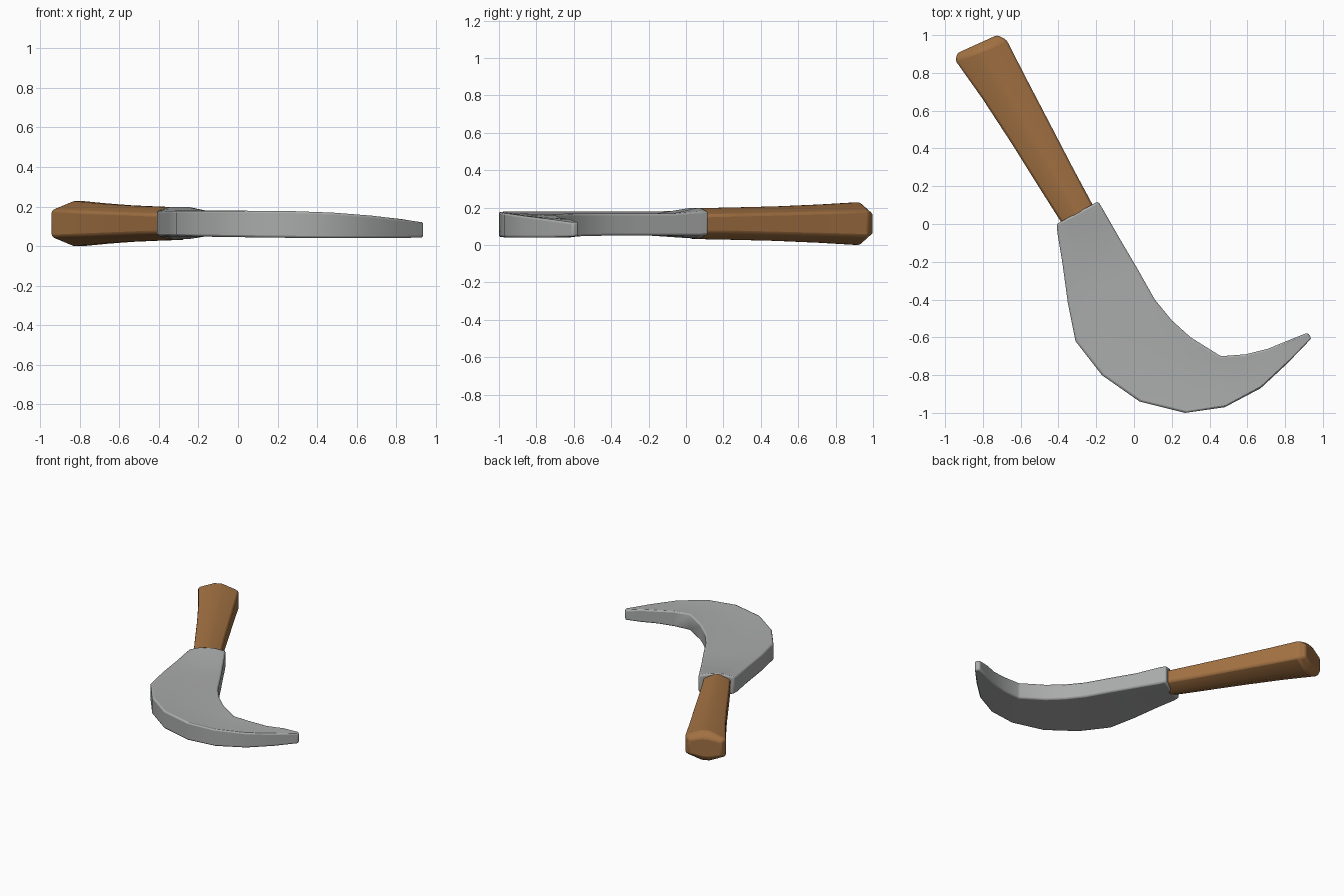
import bpy, bmesh
from mathutils import Vector

if "Cube" in bpy.data.objects:
    bpy.data.objects.remove(bpy.data.objects["Cube"])


def material(name, rgb):
    m = bpy.data.materials.new(name)
    m.diffuse_color = (*rgb, 1)
    m.use_nodes = True
    m.node_tree.nodes["Principled BSDF"].inputs["Base Color"].default_value = m.diffuse_color
    return m


def loft(name, rings, mat, bevel, angle):
    """Skin closed rings into a capped solid with softened edges."""
    bm = bmesh.new()
    loops = [[bm.verts.new(p) for p in ring] for ring in rings]
    n = len(loops[0])
    for a, b in zip(loops, loops[1:]):
        for i in range(n):
            j = (i + 1) % n
            bm.faces.new((a[i], a[j], b[j], b[i]))
    bm.faces.new(loops[0])
    bm.faces.new(loops[-1])
    bmesh.ops.recalc_face_normals(bm, faces=bm.faces)
    mesh = bpy.data.meshes.new(name)
    bm.to_mesh(mesh)
    bm.free()
    mesh.materials.append(mat)
    ob = bpy.data.objects.new(name, mesh)
    bpy.context.collection.objects.link(ob)
    mod = ob.modifiers.new("soft_edges", "BEVEL")
    mod.width = bevel
    mod.segments = 2
    mod.limit_method = "ANGLE"
    mod.angle_limit = 0.5
    bpy.ops.object.select_all(action="DESELECT")
    ob.select_set(True)
    bpy.context.view_layer.objects.active = ob
    bpy.ops.object.shade_smooth_by_angle(angle=angle)
    return ob


def ring(left, right, profile):
    """Place a (fraction across, height) profile between two plan points."""
    l, r = Vector(left), Vector(right)
    return [(*l.lerp(r, t), z) for t, z in profile]


steel = material("grey steel", (0.40, 0.41, 0.405))
wood = material("brown wood", (0.36, 0.165, 0.055))

# Blade: outer edge, inner edge, bottom height, top height, middle bulge
blade = [
    ((-0.41, 0.00), (-0.19, 0.12), 0.055, 0.18, 0.02),
    ((-0.405, -0.05), (-0.16, 0.07), 0.05, 0.18, 0.012),
    ((-0.38, -0.20), (-0.08, -0.07), 0.05, 0.18, -0.012),
    ((-0.35, -0.42), (0.02, -0.24), 0.05, 0.18, -0.012),
    ((-0.31, -0.62), (0.11, -0.40), 0.05, 0.18, -0.01),
    ((-0.17, -0.80), (0.20, -0.51), 0.048, 0.18, -0.01),
    ((0.03, -0.94), (0.30, -0.60), 0.045, 0.18, -0.01),
    ((0.27, -1.00), (0.46, -0.70), 0.042, 0.178, -0.008),
    ((0.48, -0.97), (0.59, -0.69), 0.04, 0.17, -0.006),
    ((0.67, -0.87), (0.71, -0.66), 0.04, 0.155, -0.003),
    ((0.81, -0.74), (0.82, -0.615), 0.04, 0.138, 0.0),
    ((0.94, -0.605), (0.92, -0.575), 0.045, 0.12, 0.0),
]
rings = []
for outer, inner, lo, hi, bulge in blade:
    dip = 0.012 if bulge < 0 else 0.0      # inner rim sits a little lower
    rings.append(ring(outer, inner, [
        (0, lo), (0, hi), (0.3, hi + bulge), (0.7, hi + bulge - dip / 2),
        (1, hi - dip), (1, lo), (0.7, lo - max(bulge, 0)),
        (0.3, lo - max(bulge, 0))]))
loft("blade", rings, steel, 0.014, 0.8)

# Handle: six-sided grip flaring to a chamfered butt
# left edge, right edge, side half height, ridge half height
handle = [
    ((-0.37, -0.015), (-0.21, 0.085), 0.045, 0.082),
    ((-0.50, 0.19), (-0.32, 0.29), 0.05, 0.086),
    ((-0.65, 0.43), (-0.45, 0.54), 0.056, 0.092),
    ((-0.80, 0.66), (-0.57, 0.77), 0.062, 0.102),
    ((-0.945, 0.865), (-0.675, 0.975), 0.068, 0.114),
    ((-0.935, 0.905), (-0.725, 1.0), 0.055, 0.075),
]
rings = []
for left, right, s, h in handle:
    c = 0.114
    rings.append(ring(left, right, [
        (0, c - s), (0, c + s), (0.4, c + h), (0.6, c + h),
        (1, c + s), (1, c - s), (0.6, c - h), (0.4, c - h)]))
loft("handle", rings, wood, 0.012, 0.6)
